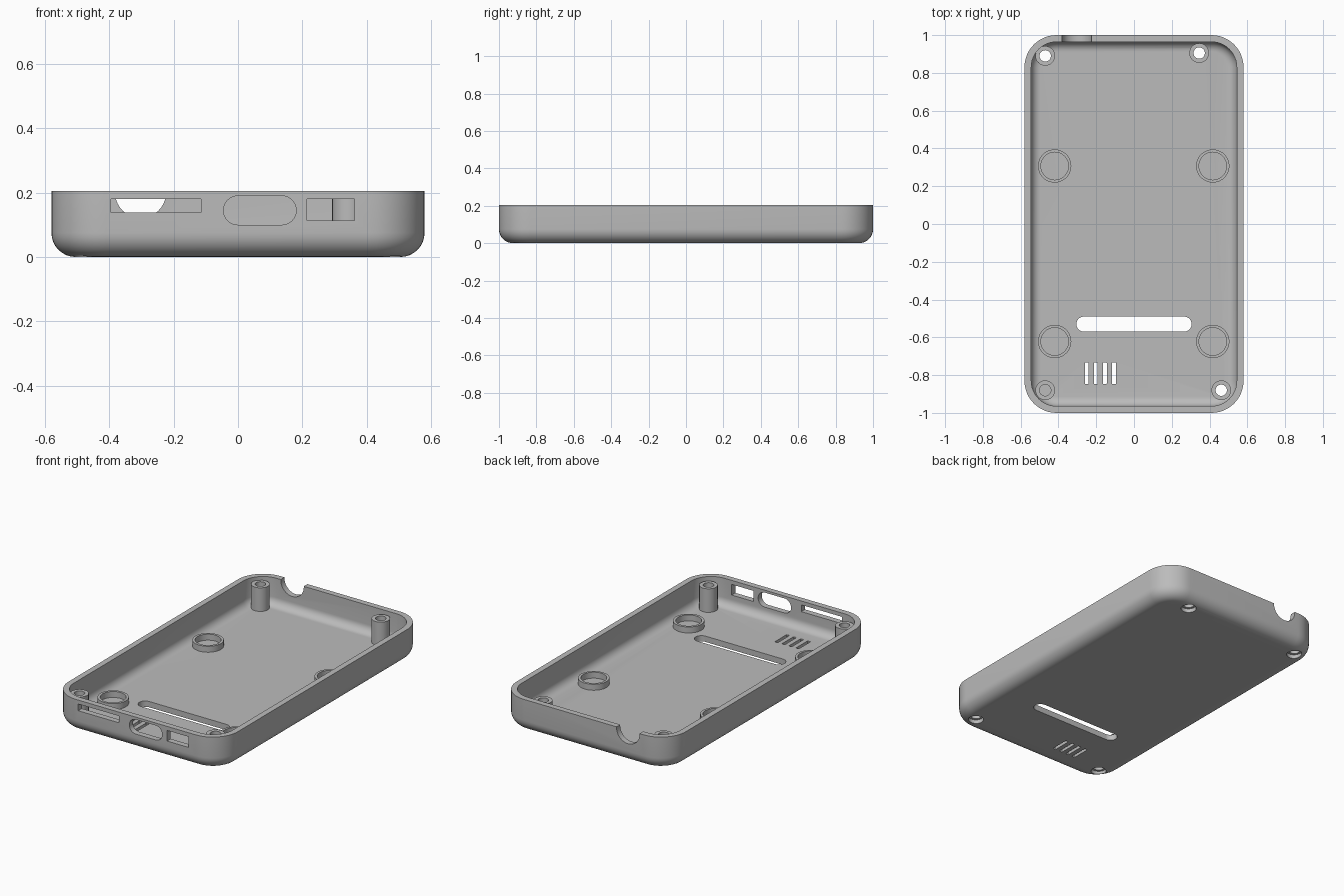
import bpy, bmesh, math
from mathutils import Matrix, Vector

if "Cube" in bpy.data.objects:
    bpy.data.objects.remove(bpy.data.objects["Cube"])

grey = bpy.data.materials.new("plain grey")
grey.use_nodes = True
COLOUR = (0.5, 0.5, 0.5, 1)
grey.diffuse_color = COLOUR
grey.node_tree.nodes["Principled BSDF"].inputs["Base Color"].default_value = COLOUR

HALF_X, HALF_Y, TOP = 0.58, 1.0, 0.205
CORNER, WALL, FLOOR, FILLET = 0.17, 0.036, 0.036, 0.075
POST_TOP, RING_TOP = 0.182, 0.073


def new_object(name, bm):
    bmesh.ops.recalc_face_normals(bm, faces=bm.faces)
    mesh = bpy.data.meshes.new(name)
    bm.to_mesh(mesh)
    bm.free()
    mesh.materials.append(grey)
    obj = bpy.data.objects.new(name, mesh)
    bpy.context.collection.objects.link(obj)
    return obj


def smooth(obj):
    bpy.ops.object.select_all(action="DESELECT")
    bpy.context.view_layer.objects.active = obj
    obj.select_set(True)
    bpy.ops.object.shade_smooth_by_angle(angle=math.radians(32))


def rounded_rect(hx, hy, r, steps=12):
    """Outline of a rectangle with round corners, counter-clockwise."""
    points = []
    for k, (sx, sy) in enumerate([(1, 1), (-1, 1), (-1, -1), (1, -1)]):
        for i in range(steps + 1):
            a = (k + i / steps) * math.pi / 2
            points.append((sx * (hx - r) + r * math.cos(a),
                           sy * (hy - r) + r * math.sin(a)))
    return points


def loft(bm, rings, closed=False):
    """Skin a list of equal rings, capping the ends unless closed."""
    loops = [[bm.verts.new(p) for p in ring] for ring in rings]
    pairs = list(zip(loops, loops[1:] + loops[:1]))
    for a, b in pairs if closed else pairs[:-1]:
        for i in range(len(a)):
            j = (i + 1) % len(a)
            bm.faces.new((a[i], a[j], b[j], b[i]))
    if not closed:
        bm.faces.new(loops[0])
        bm.faces.new(loops[-1])


def case_ring(inset, z):
    return [(x, y, z) for x, y in
            rounded_rect(HALF_X - inset, HALF_Y - inset, CORNER - inset)]


def fillet_rings(base_inset, base_z, r, steps=8):
    """Rings rising from the flat bottom through a quarter round."""
    turns = [i / steps * math.pi / 2 for i in range(steps + 1)]
    return [case_ring(base_inset + r * (1 - math.sin(a)),
                      base_z + r * (1 - math.cos(a))) for a in turns]


def tube(name, x, y, inner, outer, z0, z1):
    bm = bmesh.new()
    rings = []
    for r, z in [(inner, z0), (outer, z0), (outer, z1), (inner, z1)]:
        rings.append([(x + r * math.cos(i * math.tau / 40),
                       y + r * math.sin(i * math.tau / 40), z) for i in range(40)])
    loft(bm, rings, closed=True)
    smooth(new_object(name, bm))


def cutter(centre, hx, hy, r, depth, upright=True):
    """Rounded prism along z, or along y when not upright."""
    bm = bmesh.new()
    outline = rounded_rect(hx, hy, r, 10) if r else \
        [(hx, hy), (-hx, hy), (-hx, -hy), (hx, -hy)]
    loft(bm, [[(x, y, z) for x, y in outline] for z in (-depth, depth)])
    bmesh.ops.remove_doubles(bm, verts=bm.verts, dist=1e-5)
    turn = Matrix() if upright else Matrix.Rotation(math.pi / 2, 4, "X")
    bm.transform(Matrix.Translation(Vector(centre)) @ turn)
    obj = new_object("cutter", bm)
    obj.hide_render = True
    return obj


# Hollow tray with filleted bottom, inside and out
bm = bmesh.new()
outer = fillet_rings(0, 0, FILLET) + [case_ring(0, TOP)]
inner = fillet_rings(WALL, FLOOR, 0.05) + [case_ring(WALL, TOP)]
loft(bm, outer + inner[::-1])
case = new_object("case_shell", bm)

posts = [(-0.47, 0.89), (0.345, 0.905), (-0.47, -0.88), (0.462, -0.88)]
cutters = []

# Screw holes and their counterbores under the floor
for x, y in posts:
    cutters.append(cutter((x, y, 0), 0.03, 0.03, 0.03, 0.1))
    cutters.append(cutter((x, y, 0), 0.044, 0.044, 0.044, 0.024))

# Long floor slot and four small grille slots
cutters.append(cutter((0, -0.53, 0), 0.305, 0.04, 0.04, 0.1))
for i in range(4):
    cutters.append(cutter((-0.25 + i * 0.048, -0.79, 0), 0.01, 0.058, 0.004, 0.1))

# Front openings: card slot, rounded port, small port
cutters.append(cutter((-0.255, -1, 0.16), 0.14, 0.021, 0, 0.1, False))
cutters.append(cutter((0.068, -1, 0.145), 0.113, 0.045, 0.045, 0.1, False))
cutters.append(cutter((0.288, -1, 0.147), 0.074, 0.033, 0, 0.1, False))

# Round notch in the back rim
cutters.append(cutter((-0.303, 1, 0.2), 0.079, 0.079, 0.079, 0.08, False))

for c in cutters:
    mod = case.modifiers.new("cut", "BOOLEAN")
    mod.operation, mod.solver, mod.object = "DIFFERENCE", "EXACT", c
bpy.context.view_layer.objects.active = case
for mod in list(case.modifiers):
    bpy.ops.object.modifier_apply(modifier=mod.name)
for c in cutters:
    bpy.data.objects.remove(c)
smooth(case)

# Screw posts
for i, (x, y) in enumerate(posts):
    tube(f"screw_post_{i + 1}", x, y, 0.03, 0.052, FLOOR - 0.006, POST_TOP)

# Round retaining rings on the floor
for side, x in (("left", 0.417), ("right", -0.42)):
    for end, y in (("back", 0.307), ("front", -0.622)):
        tube(f"floor_ring_{end}_{side}", x, y, 0.073, 0.088, FLOOR - 0.006, RING_TOP)
